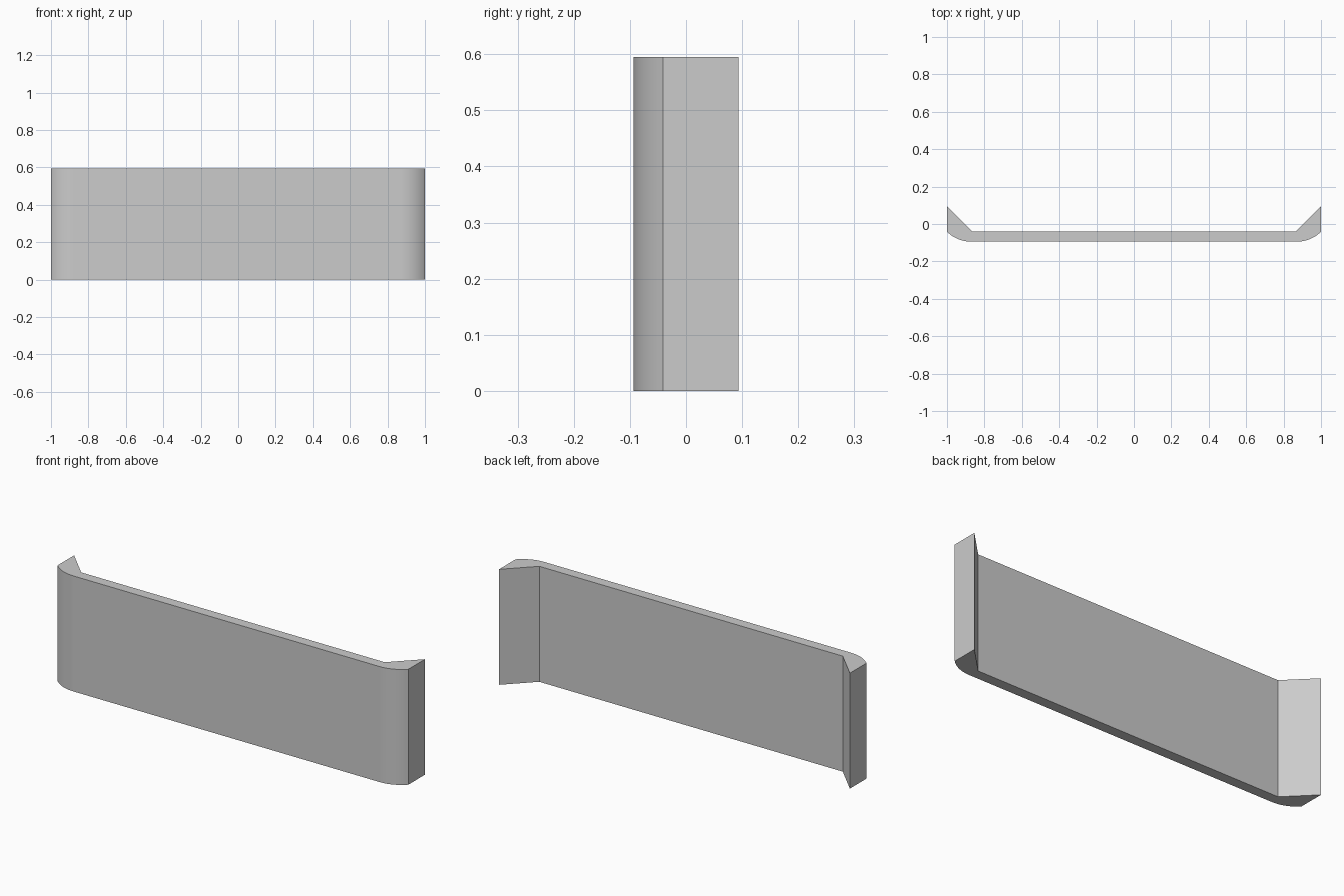
import bpy
import bmesh
import math

cube = bpy.data.objects.get("Cube")
if cube:
    bpy.data.objects.remove(cube, do_unlink=True)

HEIGHT = 0.595
HALF_DEPTH = 0.094
BACK_Y = -0.041          # rear face of the thin panel
TURN = math.radians(45)  # sweep of each rounded front corner
STEPS = 16

# Plain grey finish
grey = bpy.data.materials.new("plain_grey")
grey.use_nodes = True
color = (0.6, 0.6, 0.6, 1)
grey.diffuse_color = color
grey.node_tree.nodes["Principled BSDF"].inputs["Base Color"].default_value = color

# Left half of the plan outline: rounded front corner, end, slanted lip
radius = (BACK_Y + HALF_DEPTH) / (1 - math.cos(TURN))
arc_x = 1 - radius * math.sin(TURN)
half = []
for i in range(STEPS + 1):
    a = TURN * i / STEPS
    half.append((arc_x + radius * math.sin(a),
                 -HALF_DEPTH + radius * (1 - math.cos(a))))
half.append((1, HALF_DEPTH))
half.append((1 - (HALF_DEPTH - BACK_Y), BACK_Y))
outline = half + [(-x, y) for x, y in reversed(half)]

# Extrude the outline upward into the panel
bm = bmesh.new()
base = bm.faces.new([bm.verts.new((x, y, 0)) for x, y in outline])
top = bmesh.ops.extrude_face_region(bm, geom=[base], use_keep_orig=True)["geom"]
bmesh.ops.translate(bm, vec=(0, 0, HEIGHT),
                    verts=[v for v in top if isinstance(v, bmesh.types.BMVert)])
bmesh.ops.recalc_face_normals(bm, faces=bm.faces)

mesh = bpy.data.meshes.new("curved_panel")
bm.to_mesh(mesh)
bm.free()
mesh.materials.append(grey)
panel = bpy.data.objects.new("curved_panel", mesh)
bpy.context.collection.objects.link(panel)

# Smooth the rounded corners, keeping the other edges sharp
bpy.ops.object.select_all(action="DESELECT")
panel.select_set(True)
bpy.context.view_layer.objects.active = panel
bpy.ops.object.shade_smooth_by_angle(angle=math.radians(30))
